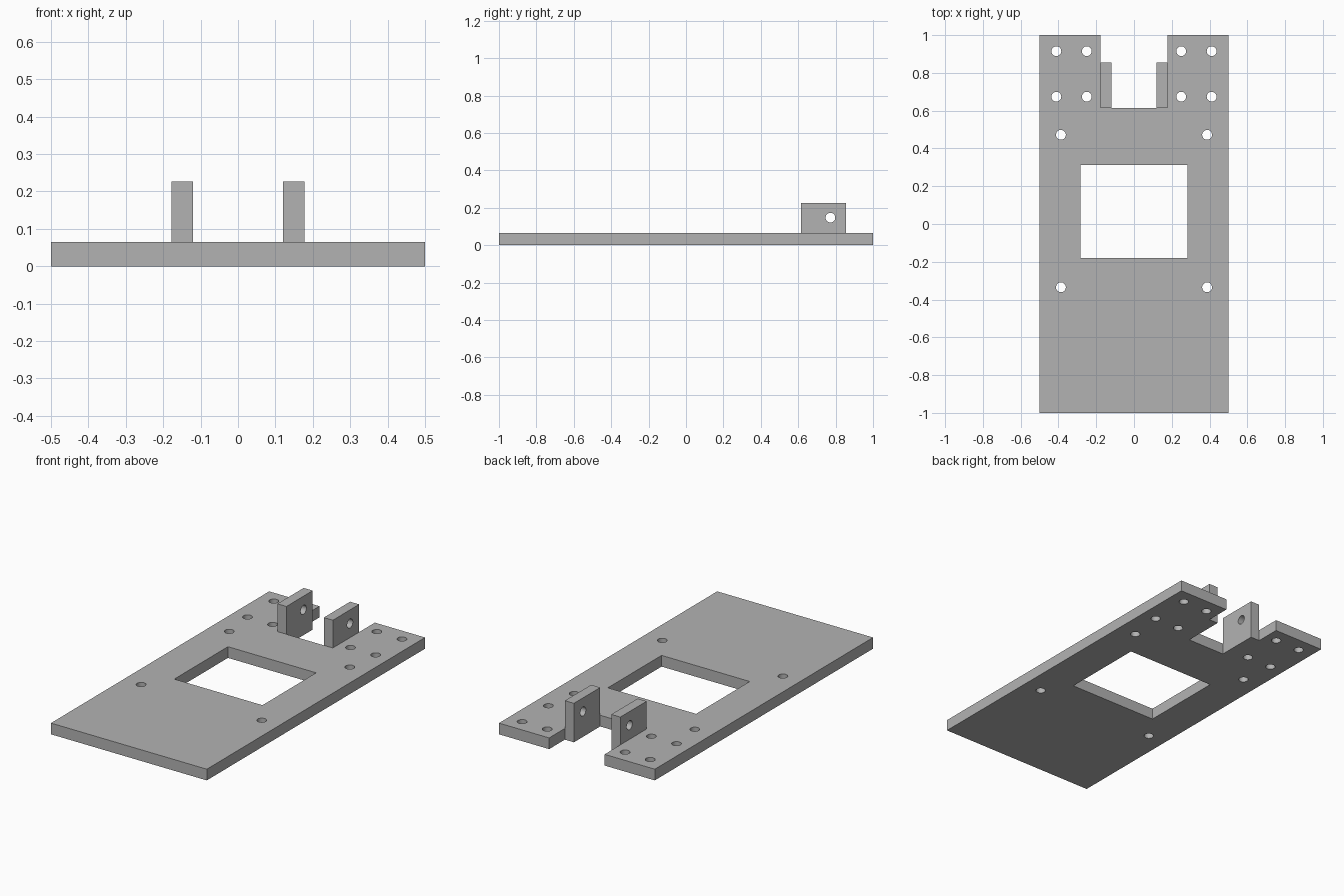
import bpy, bmesh
from math import cos, sin, pi, radians
from mathutils import Matrix

cube = bpy.data.objects.get("Cube")
if cube:
    bpy.data.objects.remove(cube, do_unlink=True)

grey = bpy.data.materials.new("plain_grey")
grey.use_nodes = True
colour = (0.45, 0.45, 0.45, 1)
grey.diffuse_color = colour
grey.node_tree.nodes["Principled BSDF"].inputs["Base Color"].default_value = colour


def rect(x0, x1, y0, y1):
    return [(x0, y0), (x1, y0), (x1, y1), (x0, y1)]


def circle(x, y, r=0.026, n=32):
    return [(x + r * cos(2 * pi * i / n), y + r * sin(2 * pi * i / n)) for i in range(n)]


def sheet(name, outlines, thickness, matrix):
    """Extrude a flat profile with holes, centred on its own plane."""
    curve = bpy.data.curves.new(name + "_profile", "CURVE")
    curve.dimensions = "2D"
    curve.fill_mode = "BOTH"
    curve.extrude = thickness / 2
    for points in outlines:
        spline = curve.splines.new("POLY")
        spline.points.add(len(points) - 1)
        for point, (x, y) in zip(spline.points, points):
            point.co = (x, y, 0, 1)
        spline.use_cyclic_u = True
    source = bpy.data.objects.new(name + "_profile", curve)
    bpy.context.collection.objects.link(source)
    graph = bpy.context.evaluated_depsgraph_get()
    mesh = bpy.data.meshes.new_from_object(source.evaluated_get(graph))
    bpy.data.objects.remove(source, do_unlink=True)
    bpy.data.curves.remove(curve)

    bm = bmesh.new()
    bm.from_mesh(mesh)
    bmesh.ops.remove_doubles(bm, verts=bm.verts, dist=1e-4)
    bm.transform(matrix)
    bmesh.ops.recalc_face_normals(bm, faces=bm.faces)
    bm.to_mesh(mesh)
    bm.free()
    mesh.name = name
    mesh.materials.clear()
    mesh.materials.append(grey)
    obj = bpy.data.objects.new(name, mesh)
    bpy.context.collection.objects.link(obj)
    bpy.ops.object.select_all(action="DESELECT")
    obj.select_set(True)
    bpy.context.view_layer.objects.active = obj
    bpy.ops.object.shade_smooth_by_angle(angle=radians(30))
    return obj


# Base plate: notched outline, square window and mirrored screw holes
thick, notch_x, notch_y = 0.065, 0.178, 0.615
outline = [(-0.5, -1), (0.5, -1), (0.5, 1), (notch_x, 1), (notch_x, notch_y),
           (-notch_x, notch_y), (-notch_x, 1), (-0.5, 1)]
window = rect(-0.283, 0.283, -0.18, 0.312)
spots = [(x, y) for x in (0.25, 0.411) for y in (0.674, 0.915)]
spots += [(0.387, 0.472), (0.387, -0.335)]
holes = [circle(side * x, y) for x, y in spots for side in (-1, 1)]
sheet("base_plate", [outline, window] + holes, thick, Matrix.Translation((0, 0, thick / 2)))

# Hinge lugs on the notch walls, each with a pin hole
lug = [rect(notch_y, 0.856, 0, 0.226), circle(0.772, 0.147)]
for side, label in ((1, "left"), (-1, "right")):
    upright = Matrix(((0, 0, 1, side * 0.149), (1, 0, 0, 0), (0, 1, 0, 0), (0, 0, 0, 1)))
    sheet(label + "_hinge_lug", lug, 0.058, upright)
